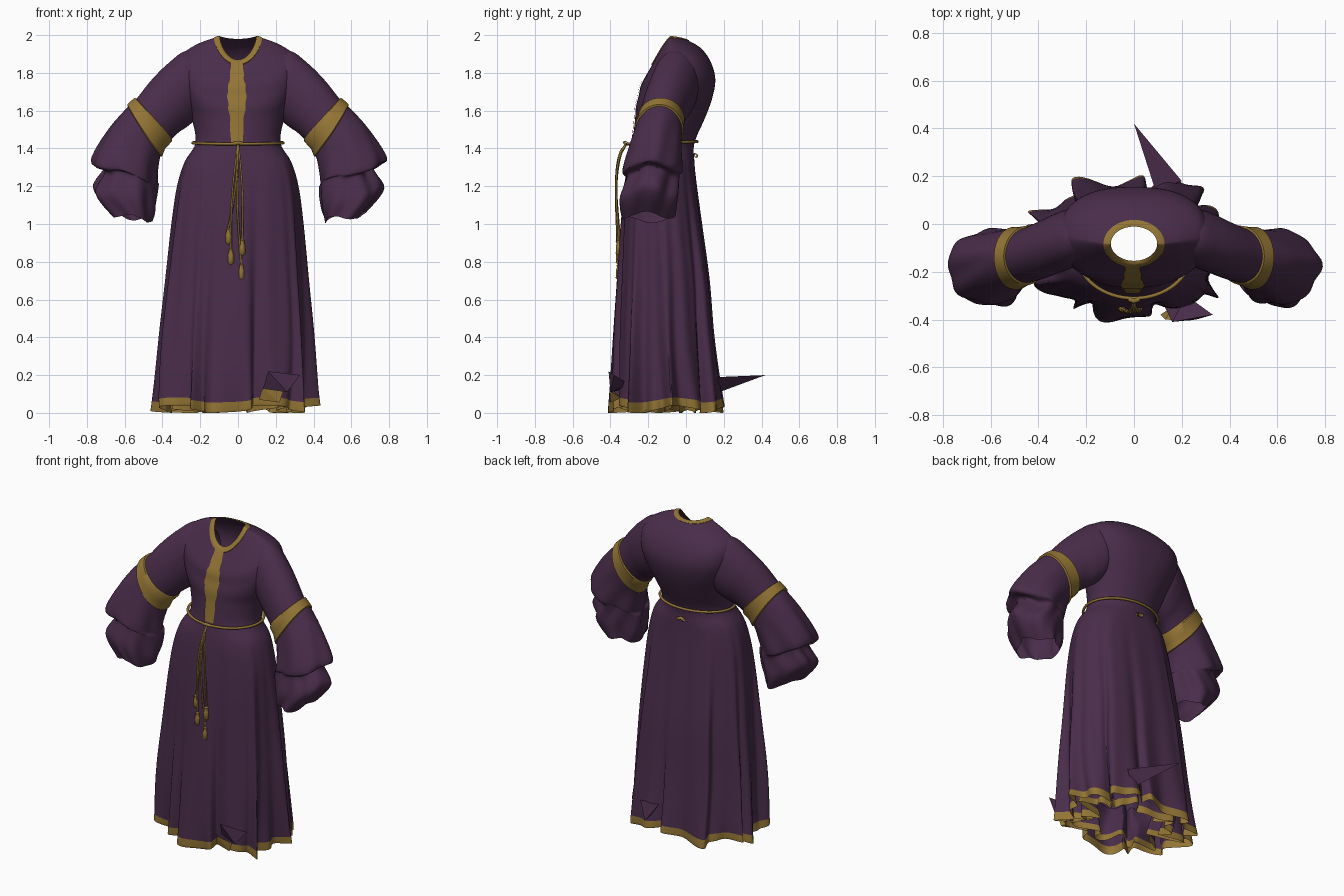
import bpy, bmesh
from math import sin, cos, pi, asin, radians, copysign
from mathutils import Vector

cube = bpy.data.objects.get("Cube")
if cube:
    bpy.data.objects.remove(cube)


def material(name, colour):
    m = bpy.data.materials.new(name)
    m.use_nodes = True
    m.diffuse_color = (*colour, 1)
    node = next(n for n in m.node_tree.nodes if n.type == 'BSDF_PRINCIPLED')
    node.inputs["Base Color"].default_value = (*colour, 1)
    node.inputs["Roughness"].default_value = 0.8
    return m


PURPLE = material("purple cloth", (0.067, 0.026, 0.069))
GOLD = material("gold trim", (0.29, 0.175, 0.035))


def smooth(obj, angle=50):
    bpy.ops.object.select_all(action='DESELECT')
    obj.select_set(True)
    bpy.context.view_layer.objects.active = obj
    bpy.ops.object.shade_smooth_by_angle(angle=radians(angle))


def grid(name, rows, closed=True, gold=lambda r: False):
    """Skin a list of point rows; gold(r) tells which bands are trim."""
    bm = bmesh.new()
    verts = [[bm.verts.new(p) for p in row] for row in rows]
    n = len(rows[0])
    for r in range(len(rows) - 1):
        for c in range(n if closed else n - 1):
            d = (c + 1) % n
            f = bm.faces.new((verts[r][c], verts[r + 1][c], verts[r + 1][d], verts[r][d]))
            f.material_index = int(gold(r))
    bmesh.ops.recalc_face_normals(bm, faces=bm.faces)
    mesh = bpy.data.meshes.new(name)
    bm.to_mesh(mesh)
    bm.free()
    mesh.materials.append(PURPLE)
    mesh.materials.append(GOLD)
    obj = bpy.data.objects.new(name, mesh)
    bpy.context.collection.objects.link(obj)
    smooth(obj)
    return obj


def spline(keys, t):
    """Catmull-Rom through key tuples, t in key units."""
    last = len(keys) - 1
    i = min(int(t), last - 1)
    u = t - i
    a, b, c, d = (keys[min(max(k, 0), last)] for k in (i - 1, i, i + 1, i + 2))
    return [0.5 * (2 * q + (r - p) * u + (2 * p - 5 * q + 4 * r - s) * u * u
                   + (3 * q - p - 3 * r + s) * u ** 3) for p, q, r, s in zip(a, b, c, d)]


def tube(name, points, radius, closed=False):
    cu = bpy.data.curves.new(name, 'CURVE')
    cu.dimensions = '3D'
    cu.bevel_depth = radius
    cu.bevel_resolution = 2
    sp = cu.splines.new('POLY')
    sp.points.add(len(points) - 1)
    for p, co in zip(sp.points, points):
        p.co = (*co, 1)
    sp.use_cyclic_u = closed
    cu.materials.append(GOLD)
    obj = bpy.data.objects.new(name, cu)
    bpy.context.collection.objects.link(obj)
    return obj


# Robe body: half width, front y, back y, height at front, side and back, roundness
TORSO = [(.103, -.16, -.005, 1.87, 1.995, 1.98, 1), (.127, -.18, .015, 1.84, 1.985, 1.97, 1),
         (.22, -.215, .08, 1.78, 1.95, 1.93, .95), (.3, -.24, .13, 1.73, 1.89, 1.86, .86),
         (.31, -.25, .155, 1.68, 1.79, 1.77, .82), (.28, -.265, .14, 1.62, 1.67, 1.67, .85),
         (.245, -.27, .1, 1.55, 1.56, 1.56, .95), (.225, -.285, .045, 1.43, 1.43, 1.43, 1)]
SKIRT = [(.282, -.305, .045, 1.33), (.322, -.325, .06, 1.2), (.35, -.345, .09, 1.0),
         (.38, -.365, .135, .7), (.41, -.385, .165, .4), (.435, -.405, .215, .055), (.438, -.405, .22, .0)]
BODY = TORSO + [row + (row[3], row[3], .82) for row in SKIRT]
WAIST, HEM = len(TORSO) - 1, len(BODY) - 1


def body_point(angle, t, grow=0.0):
    """Point on the robe; folds deepen towards the hem."""
    hx, yf, yb, zf, zs, zb, power = spline(BODY, t)
    s = sin(angle)
    z = zs + (zf - zs) * max(0, -s) ** 1.3 + (zb - zs) * max(0, s) ** 1.7
    k = min(1, max(0, (1.38 - z) / 1.38))
    wave = sin(7 * angle + .6) + .7 * sin(12 * angle + 2) + .4 * sin(21 * angle + 1)
    size = 1 + .075 * k * (wave - 1.1) + .06 * k ** 6 * (sin(17 * angle) - .5)
    a = angle + .07 * k * cos(9 * angle + 1.4)
    c, s = (copysign(abs(v) ** power, v) for v in (cos(a), sin(a)))
    x = size * (hx + grow) * c - .022 * k
    y = (yf + yb) / 2 + size * ((yb - yf) / 2 + grow) * s
    return Vector((x, y, z + .02 * k ** 10 * (1 + sin(5 * angle + 1))))


SIDES, STEPS = 200, 5
angles = [2 * pi * i / SIDES for i in range(SIDES)]
grid("robe_body", [[body_point(a, r / STEPS) for a in angles] for r in range(HEM * STEPS + 1)],
     gold=lambda r: r >= (HEM - 1) * STEPS)

# Folded cloth gathered inside the hem
inner = []
for j in range(7):
    f = j / 6
    ring = []
    for a in angles:
        p = body_point(a, HEM)
        size = .78 - .1 * f + .12 * f * sin(11 * a) + .08 * f * sin(19 * a + 1)
        ring.append((p.x * size, (p.y + .1) * size - .1, .27 - .25 * f + .02 * f * sin(6 * a)))
    inner.append(ring)
grid("inner_fold", inner, gold=lambda r: r >= 5)

# Neck trim, a thin raised band following the neckline
neck = [[body_point(a, t, g) for a in angles] for t, g in
        ((0, -.006), (0, .004), (.4, .007), (.9, .006), (1, 0))]
grid("neck_trim", neck, gold=lambda r: True)

# Front placket
placket = []
for r in range(41):
    t = .3 + (WAIST - .3) * r / 40
    hx = spline(BODY, t)[0]
    edge = .033 + .002 * sin(r * .9)
    placket.append([body_point(asin(x / hx) - pi / 2, t) + Vector((-.006, -.006, 0))
                    for x in (-edge, -edge / 2, 0, edge / 2, edge)])
grid("front_placket", placket, closed=False, gold=lambda r: True)

# Sleeves: outer x z, inner x z, centre y, half depth
SLEEVE = [(.15, 1.89, .15, 1.62, -.05, .09), (.27, 1.918, .215, 1.56, -.055, .122),
          (.37, 1.85, .27, 1.515, -.08, .125), (.46, 1.76, .32, 1.48, -.11, .12),
          (.54, 1.66, .38, 1.42, -.135, .115), (.58, 1.625, .4, 1.395, -.14, .12),
          (.68, 1.51, .42, 1.32, -.16, .135), (.78, 1.335, .435, 1.23, -.18, .155),
          (.71, 1.29, .43, 1.2, -.18, .135), (.765, 1.18, .44, 1.09, -.195, .15),
          (.67, 1.05, .46, 1.02, -.2, .135)]
BAND = 4


def sleeve_point(side, angle, t, grow=0.0):
    xo, zo, xi, zi, yc, yr = spline(SLEEVE, t)
    k = min(1, max(0, (t - BAND - 1) / 3))
    size = 1 + grow + k * (.06 * sin(5 * angle + side) + .04 * sin(8 * angle + 2 * t))
    c = cos(angle) * size / 2
    x = (xo + xi) / 2 + (xo - xi) * c
    z = (zo + zi) / 2 + (zo - zi) * c + .015 * k * sin(3 * angle + side + 1)
    return (side * x, yc + yr * size * sin(angle), z)


ring = [2 * pi * i / 64 for i in range(64)]
for side, label in ((1, "left"), (-1, "right")):
    count = (len(SLEEVE) - 1) * 6
    grid(label + "_sleeve", [[sleeve_point(side, a, r / 6) for a in ring] for r in range(count + 1)])
    # The cuff band is deeper towards the body
    cuff = [(-.05, -.02), (0, .07), (.5, .08), (1, .07), (1.05, -.02)]
    grid(label + "_sleeve_band",
         [[sleeve_point(side, a, BAND + t + .45 * (t - .5) * (1 - cos(a)), g) for a in ring] for t, g in cuff],
         gold=lambda r: True)

# Rope belt with knots at the front and back
tube("rope_belt", [body_point(a, WAIST, .014) + Vector((0, -.012 * max(0, -sin(a)), .006 * sin(a)))
                   for a in ring], .008, True)
for name, y, z in (("front_knot", -.315, 1.425), ("back_knot", .055, 1.36)):
    tube(name, [(-.022, y, z), (0, y - .008, z + .006), (.022, y, z)], .01)

# Hanging cords: x and height of the tassel top
for i, (x, top) in enumerate(((-.05, .98), (-.038, .87), (.022, .92), (.018, .79))):
    path = []
    for j in range(13):
        f = j / 12
        y = -.315 - .04 * f - .04 * sin(pi * f ** .6)
        path.append((x * f + .012 * sin(pi * f) * (-1) ** i, y, 1.425 + (top - 1.425) * f))
    tube("belt_cord_%d" % i, path, .0055)
    y = path[-1][1]
    profile = [(0, .004), (.008, .013), (.02, .011), (.035, .016), (.075, .017), (.088, .004)]
    grid("tassel_%d" % i, [[(x + r * cos(a), y + r * sin(a), top - d) for a in ring[::4]]
                           for d, r in profile], gold=lambda r: True)


# Stray cloth points at the hem
def flap(name, points, mat):
    mesh = bpy.data.meshes.new(name)
    bm = bmesh.new()
    bmesh.ops.convex_hull(bm, input=[bm.verts.new(p) for p in points])
    bm.to_mesh(mesh)
    bm.free()
    mesh.materials.append(mat)
    bpy.context.collection.objects.link(bpy.data.objects.new(name, mesh))


flap("back_cloth_point", [(0, .42, .2), (.2, .18, .19), (.14, .15, .1), (.09, .14, .18)], PURPLE)
flap("front_cloth_point", [(.13, -.35, .12), (.16, -.41, .22), (.33, -.38, .2),
                           (.26, -.4, .11), (.22, -.3, .15)], PURPLE)
flap("front_cloth_trim", [(.11, -.38, .07), (.13, -.4, .13), (.24, -.405, .115),
                          (.22, -.4, .055), (.17, -.34, .08)], GOLD)
